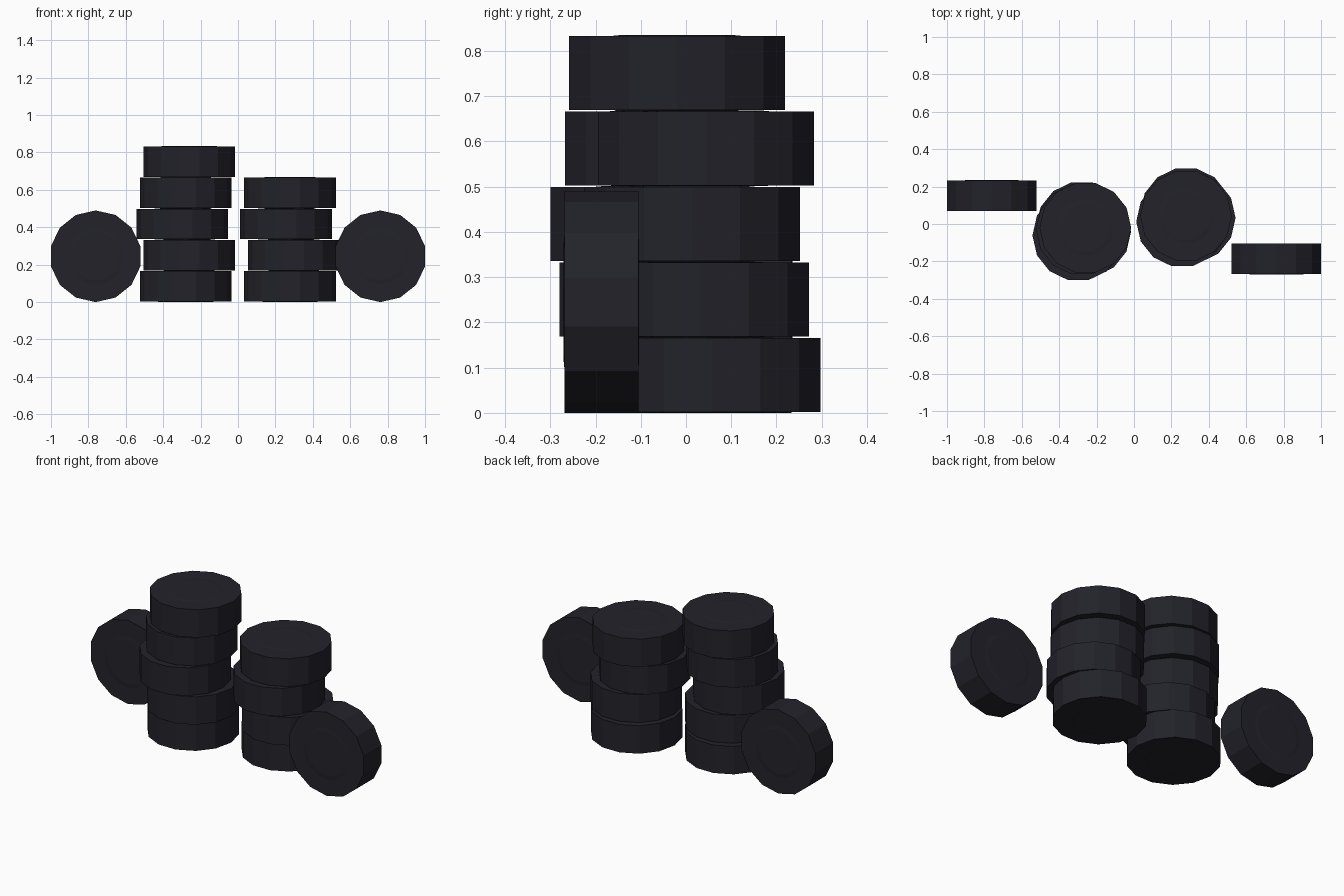
import bpy, bmesh, math
from mathutils import Matrix, Vector

if "Cube" in bpy.data.objects:
    bpy.data.objects.remove(bpy.data.objects["Cube"])

SIDES, R, STEP = 14, 0.245, 0.167
HALF = 0.0815                      # half width of the tread

rubber = bpy.data.materials.new("dark_rubber")
rubber.diffuse_color = (0.016, 0.016, 0.023, 1)
rubber.use_nodes = True
rubber.node_tree.nodes["Principled BSDF"].inputs["Base Color"].default_value = rubber.diffuse_color

# One tyre: a low-poly lathe with a very slightly raised hub on both sides
PROFILE = [(0.13, -STEP / 2), (0.15, -HALF), (R, -HALF),
           (R, HALF), (0.15, HALF), (0.13, STEP / 2)]
bm = bmesh.new()
rings = [[bm.verts.new((r * math.cos(2 * math.pi * i / SIDES),
                        r * math.sin(2 * math.pi * i / SIDES), z))
          for i in range(SIDES)] for r, z in PROFILE]
for lo, hi in zip(rings, rings[1:]):
    for i in range(SIDES):
        j = (i + 1) % SIDES
        bm.faces.new((lo[i], lo[j], hi[j], hi[i]))
bm.faces.new(rings[0][::-1])
bm.faces.new(rings[-1])
tyre_mesh = bpy.data.meshes.new("tyre")
bm.to_mesh(tyre_mesh)
bm.free()
tyre_mesh.materials.append(rubber)


def tyre(name, loc, rot=Matrix.Identity(4)):
    ob = bpy.data.objects.new(name, tyre_mesh)
    ob.matrix_world = Matrix.Translation(Vector(loc)) @ rot
    bpy.context.collection.objects.link(ob)


# Two uneven stacks: (x, y) centre of each layer from the ground up
STACKS = {
    "left_stack_tyre": [(-0.279, -0.016), (-0.261, -0.041), (-0.298, -0.061),
                        (-0.279, -0.029), (-0.26, -0.02)],
    "right_stack_tyre": [(0.278, 0.058), (0.298, 0.033), (0.257, 0.013),
                         (0.278, 0.044)],
}
for name, layers in STACKS.items():
    for k, (x, y) in enumerate(layers):
        tyre(f"{name}_{k + 1}", (x, y, STEP * (k + 0.5)))

# Two tyres standing on their tread, axle along y
upright = Matrix(((0, 1, 0, 0), (0, 0, 1, 0), (1, 0, 0, 0), (0, 0, 0, 1)))
tyre("left_standing_tyre", (-0.761, 0.152, R), upright)
tyre("right_standing_tyre", (0.761, -0.187, R), upright)
